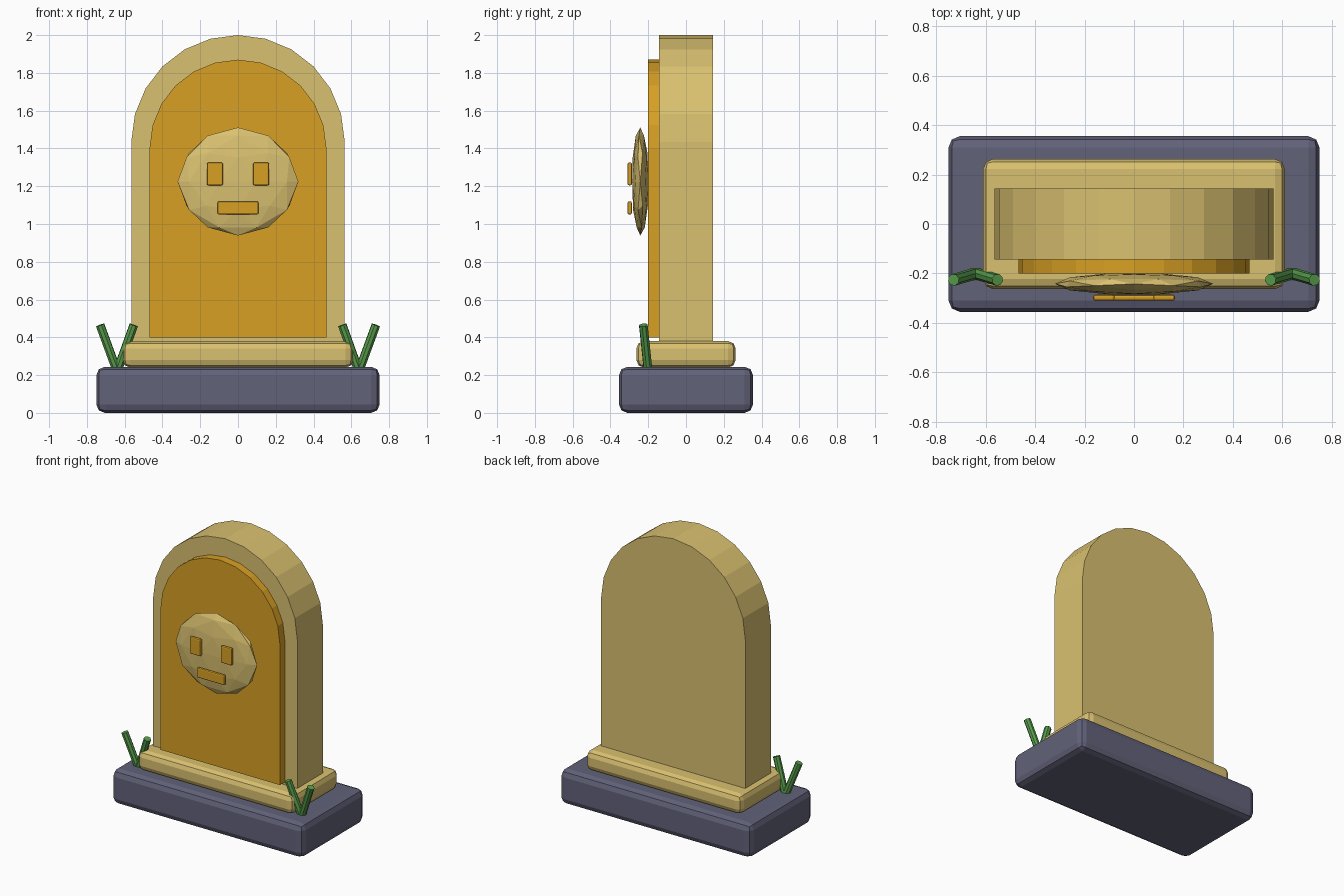
import bpy, bmesh, math
from mathutils import Vector

default = bpy.data.objects.get("Cube")
if default:
    bpy.data.objects.remove(default)


def make_material(name, srgb):
    linear = [((c / 255 + 0.055) / 1.055) ** 2.4 for c in srgb] + [1]
    mat = bpy.data.materials.new(name)
    mat.use_nodes = True
    mat.diffuse_color = linear
    mat.node_tree.nodes["Principled BSDF"].inputs["Base Color"].default_value = linear
    return mat


sand = make_material("sandstone", (218, 193, 112))
gold = make_material("gold", (216, 160, 36))
slate = make_material("slate", (98, 98, 122))
green = make_material("grass green", (88, 158, 76))


def add_object(name, bm, mat):
    mesh = bpy.data.meshes.new(name)
    bmesh.ops.recalc_face_normals(bm, faces=bm.faces)
    bm.to_mesh(mesh)
    bm.free()
    mesh.materials.append(mat)
    obj = bpy.data.objects.new(name, mesh)
    bpy.context.collection.objects.link(obj)
    return obj


def box(name, centre, size, bevel, mat, segments=2):
    bm = bmesh.new()
    bmesh.ops.create_cube(bm, size=1)
    bmesh.ops.scale(bm, vec=size, verts=bm.verts)
    bmesh.ops.translate(bm, vec=centre, verts=bm.verts)
    obj = add_object(name, bm, mat)
    mod = obj.modifiers.new("rounded edges", "BEVEL")
    mod.width = bevel
    mod.segments = segments
    return obj


def arch(name, radius, bottom, top, front, back, mat, steps=12):
    """Upright slab with a half-round top, extruded along y."""
    spring = top - radius
    profile = [(radius, bottom)]
    for i in range(steps + 1):
        a = math.pi * i / steps
        profile.append((radius * math.cos(a), spring + radius * math.sin(a)))
    profile.append((-radius, bottom))
    bm = bmesh.new()
    face = bm.faces.new([bm.verts.new((x, front, z)) for x, z in profile])
    ext = bmesh.ops.extrude_face_region(bm, geom=[face])
    moved = [v for v in ext["geom"] if isinstance(v, bmesh.types.BMVert)]
    bmesh.ops.translate(bm, vec=(0, back - front, 0), verts=moved)
    return add_object(name, bm, mat)


def blade(name, start, end, radius, mat):
    start, end = Vector(start), Vector(end)
    axis = end - start
    bm = bmesh.new()
    bmesh.ops.create_cone(bm, cap_ends=True, segments=8, radius1=radius,
                          radius2=radius, depth=axis.length)
    bmesh.ops.rotate(bm, matrix=axis.to_track_quat("Z", "Y").to_matrix(), verts=bm.verts)
    bmesh.ops.translate(bm, vec=(start + end) / 2, verts=bm.verts)
    return add_object(name, bm, mat)


# Stepped foot
box("base", (0, 0, 0.122), (1.5, 0.71, 0.244), 0.045, slate)
box("plinth", (0, 0, 0.31), (1.22, 0.526, 0.14), 0.04, sand)

# Headstone and raised front panel
arch("slab", 0.565, 0.37, 2.0, -0.143, 0.143, sand)
arch("panel", 0.468, 0.4, 1.87, -0.2, -0.14, gold)

# Faceted medallion
bm = bmesh.new()
bmesh.ops.create_icosphere(bm, subdivisions=2, radius=1)
for v in bm.verts:
    x, y, z = v.co
    v.co = (y * 0.32, -0.242 - x * 0.045, 1.225 + z * 0.286)
add_object("medallion", bm, sand)

# Face on the medallion
for side, label in ((1, "left"), (-1, "right")):
    box(label + "_eye", (side * 0.122, -0.298, 1.265), (0.086, 0.024, 0.12), 0.008, gold)
box("mouth", (0, -0.298, 1.085), (0.216, 0.022, 0.07), 0.008, gold)

# Tufts of grass at the front corners
for side, label in ((1, "left"), (-1, "right")):
    root = (side * 0.64, -0.2, 0.22)
    blade(label + "_outer_grass", root, (side * 0.73, -0.226, 0.465), 0.024, green)
    blade(label + "_inner_grass", root, (side * 0.552, -0.226, 0.465), 0.024, green)
